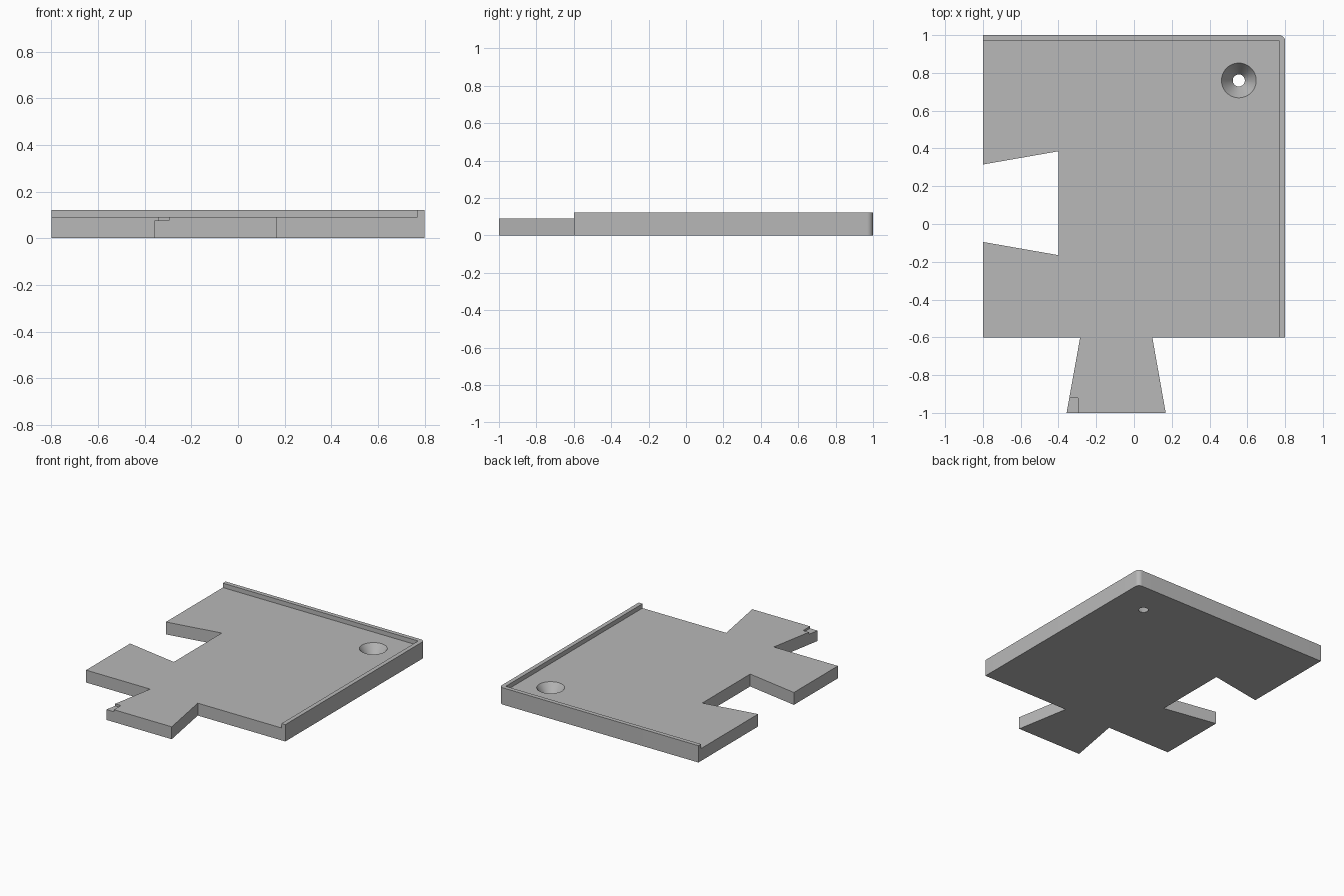
import bpy
import bmesh
from math import sin, cos, pi
from mathutils import Matrix, Vector

cube = bpy.data.objects.get("Cube")
if cube:
    bpy.data.objects.remove(cube, do_unlink=True)

FLOOR, RIM, LIP = 0.09, 0.122, 0.031   # floor height, rim height, lip width

grey = bpy.data.materials.new("plain grey")
grey.use_nodes = True
grey.diffuse_color = (0.48, 0.48, 0.48, 1)
grey.node_tree.nodes["Principled BSDF"].inputs["Base Color"].default_value = grey.diffuse_color


def make_object(name, bm):
    bmesh.ops.recalc_face_normals(bm, faces=bm.faces)
    mesh = bpy.data.meshes.new(name)
    bm.to_mesh(mesh)
    bm.free()
    mesh.materials.append(grey)
    obj = bpy.data.objects.new(name, mesh)
    bpy.context.collection.objects.link(obj)
    return obj


def prism(name, outline, height):
    bm = bmesh.new()
    base = bm.faces.new([bm.verts.new((x, y, 0)) for x, y in outline])
    top = bmesh.ops.extrude_face_region(bm, geom=[base])["geom"]
    verts = [v for v in top if isinstance(v, bmesh.types.BMVert)]
    bmesh.ops.translate(bm, verts=verts, vec=(0, 0, height))
    return make_object(name, bm)


def box(name, low, high):
    low, high = Vector(low), Vector(high)
    bm = bmesh.new()
    bmesh.ops.create_cube(bm, size=1, matrix=Matrix.Translation((low + high) / 2)
                          @ Matrix.Diagonal((*(high - low), 1)))
    return make_object(name, bm)


def cut(target, cutter):
    mod = target.modifiers.new("cut", "BOOLEAN")
    mod.operation, mod.solver, mod.object = "DIFFERENCE", "EXACT", cutter
    bpy.context.view_layer.objects.active = target
    bpy.ops.object.modifier_apply(modifier=mod.name)
    bpy.data.objects.remove(cutter, do_unlink=True)


# Plate outline: dovetail tab in front, rounded corner, dovetail socket in the side
r = 0.032
corner = [(0.8 - r + r * cos(a), 1 - r + r * sin(a))
          for a in (i * pi / 16 for i in range(9))]
tab = [(-0.285, -0.6), (-0.357, -1), (0.168, -1), (0.097, -0.6)]
socket = [(-0.8, 0.315), (-0.4, 0.385), (-0.4, -0.165), (-0.8, -0.095)]
outline = [(-0.8, -0.6)] + tab + [(0.8, -0.6)] + corner + [(-0.8, 1)] + socket
plate = prism("joining_plate", outline, RIM)

# Recess that leaves the lip along the back and left edges
cut(plate, box("recess_cutter", (-1, -1.2, FLOOR), (0.8 - LIP, 1 - LIP, 0.3)))

# Shallow notch on the tab corner
cut(plate, box("notch_cutter", (-0.5, -1.1, 0.075), (-0.296, -0.92, 0.2)))

# Countersunk screw hole, continued a little past both faces
inner, outer, extra = 0.032, 0.092, 0.01
slope = (outer - inner) / FLOOR
bm = bmesh.new()
bmesh.ops.create_cone(bm, cap_ends=True, segments=48,
                      radius1=inner - slope * extra, radius2=outer + slope * extra,
                      depth=FLOOR + 2 * extra,
                      matrix=Matrix.Translation((0.555, 0.76, FLOOR / 2)))
cut(plate, make_object("screw_hole_cutter", bm))

# Smooth the round surfaces, keep the edges crisp
bpy.ops.object.select_all(action="DESELECT")
plate.select_set(True)
bpy.context.view_layer.objects.active = plate
bpy.ops.object.shade_smooth_by_angle(angle=pi / 6)
